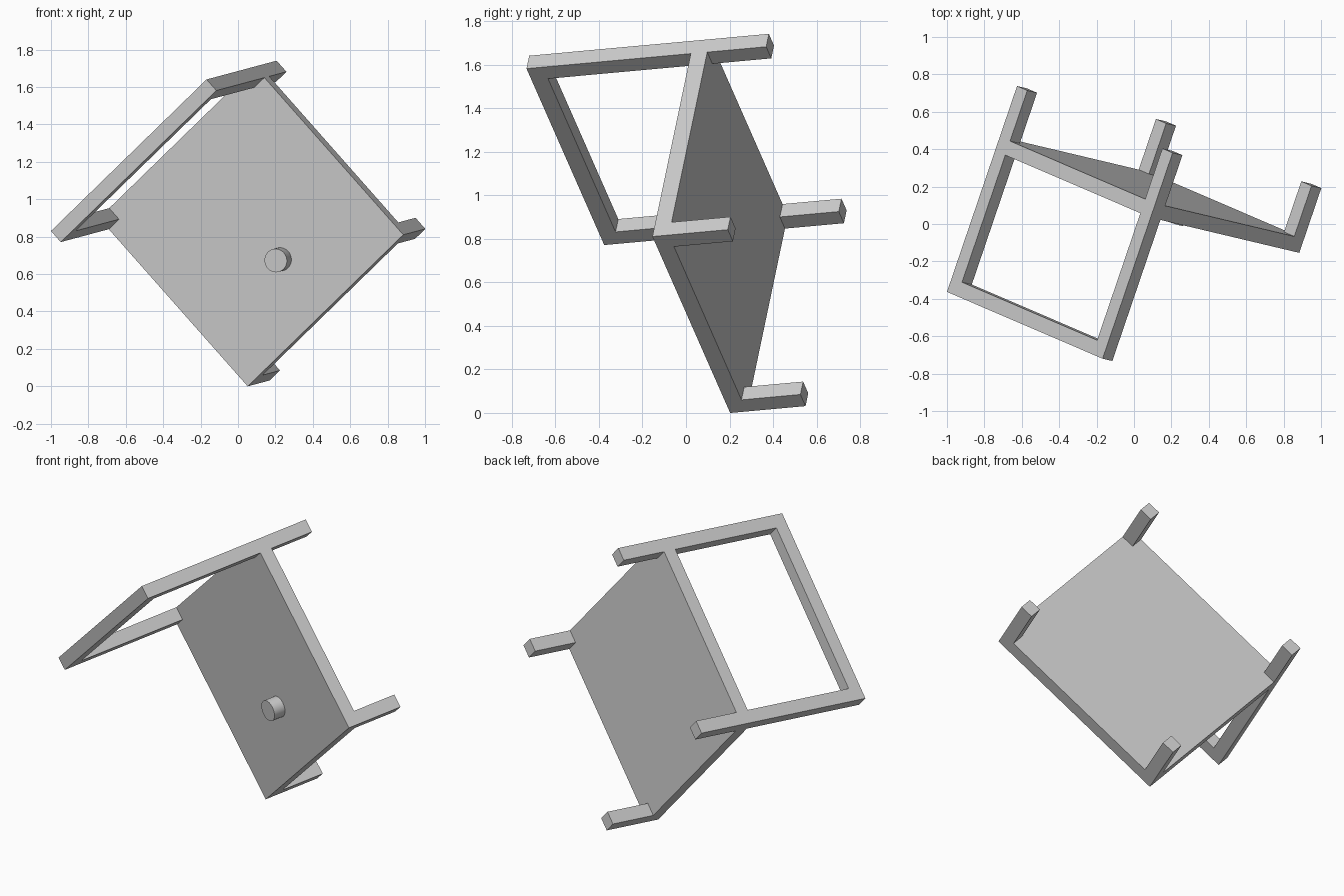
import bpy
import bmesh
from mathutils import Matrix, Vector

if "Cube" in bpy.data.objects:
    bpy.data.objects.remove(bpy.data.objects["Cube"])

# Tipped chair frame: u = across the seat, v = back to front, d = down the legs
d = Vector((0.321, 0.943, 0.086)).normalized()
u = Vector((0.684, -0.297, 0.667))
u = (u - d * u.dot(d)).normalized()
v = d.cross(u)
CHAIR = Matrix.Translation((-1.0, -0.363, 0.83)) @ Matrix((u, v, d)).transposed().to_4x4()

SIDE = 1.215       # seat width and depth
W = 0.08           # bar and seat thickness
SEAT = 0.80        # distance from the back's top edge down to the seat
LENGTH = 1.167     # full height of the chair


def finish(name, bm):
    bmesh.ops.transform(bm, matrix=CHAIR, verts=bm.verts)
    mesh = bpy.data.meshes.new(name)
    bm.to_mesh(mesh)
    bm.free()
    obj = bpy.data.objects.new(name, mesh)
    bpy.context.collection.objects.link(obj)
    return obj


def box(name, lo, hi):
    lo, hi = Vector(lo), Vector(hi)
    bm = bmesh.new()
    place = Matrix.Translation((lo + hi) / 2) @ Matrix.Diagonal((hi - lo).to_4d())
    place[3][3] = 1
    bmesh.ops.create_cube(bm, size=1, matrix=place)
    return finish(name, bm)


# Seat slab
box("seat", (0, 0, SEAT), (SIDE, SIDE, SEAT + W))

# Legs at the four corners, back posts above the rear pair
for side, a in (("left", 0), ("right", SIDE - W)):
    for end, b in (("back", 0), ("front", SIDE - W)):
        box(f"{end}_leg_{side}", (a, b, SEAT + W), (a + W, b + W, LENGTH))
    box(f"back_post_{side}", (a, 0, W), (a + W, W, SEAT))

# Top rail of the open backrest
box("back_top_rail", (0, 0, 0), (SIDE, W, W))

# Round peg on the seat near its front edge
PEG = 0.075
bm = bmesh.new()
bmesh.ops.create_cone(bm, cap_ends=True, segments=48, radius1=0.063, radius2=0.063, depth=PEG,
                      matrix=Matrix.Translation((SIDE / 2, 0.845, SEAT - PEG / 2)))
peg = finish("seat_peg", bm)
bpy.context.view_layer.objects.active = peg
peg.select_set(True)
bpy.ops.object.shade_smooth_by_angle()
